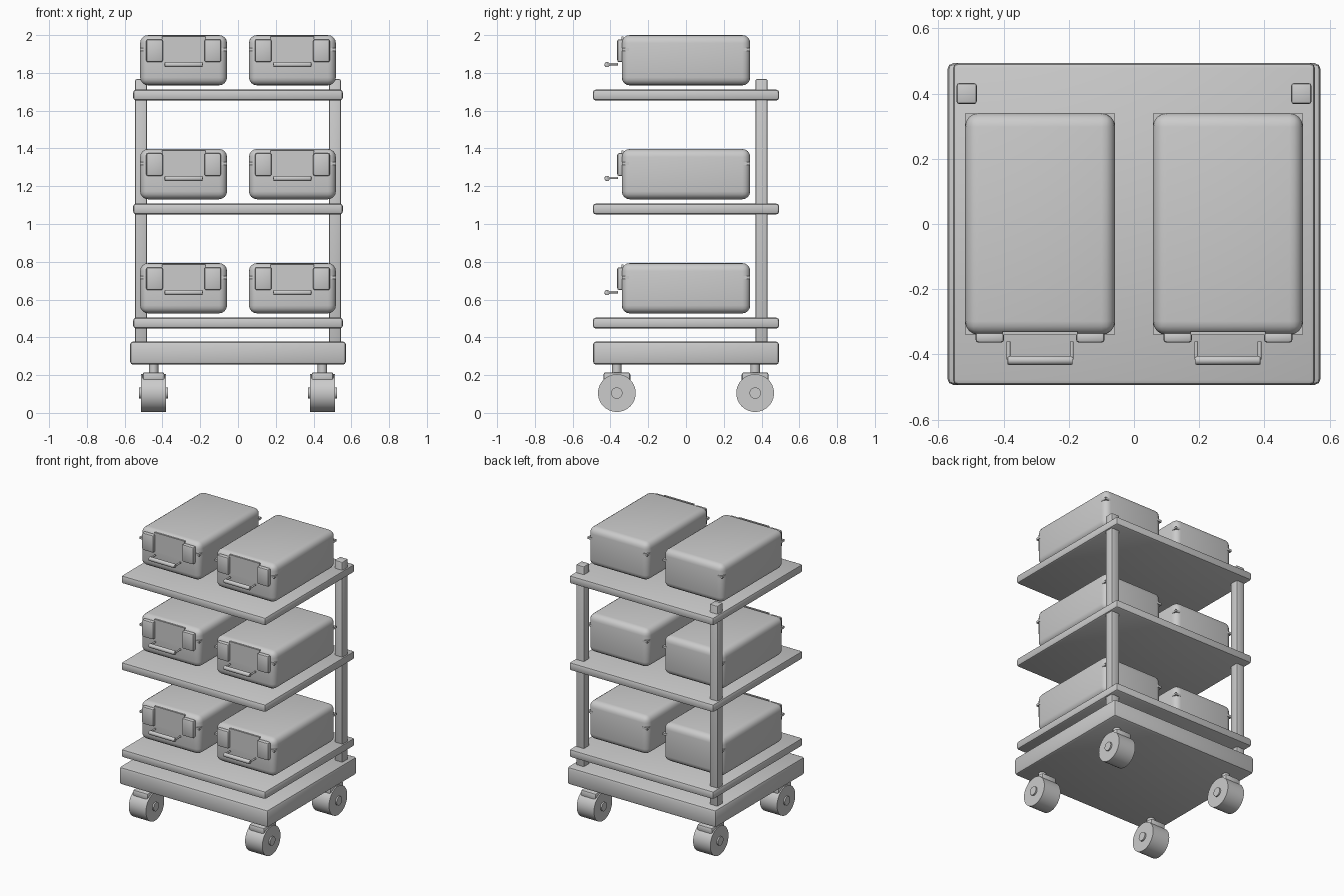
import bpy, math

if "Cube" in bpy.data.objects:
    bpy.data.objects.remove(bpy.data.objects["Cube"])

grey = bpy.data.materials.new("light_grey")
grey.diffuse_color = (0.6, 0.6, 0.6, 1)
grey.use_nodes = True
grey.node_tree.nodes["Principled BSDF"].inputs["Base Color"].default_value = grey.diffuse_color


def finish(ob, name, bevel, segments):
    ob.name = name
    ob.data.materials.append(grey)
    if bevel:
        m = ob.modifiers.new("rounding", 'BEVEL')
        m.width, m.segments, m.limit_method = bevel, segments, 'ANGLE'
        bpy.ops.object.modifier_apply(modifier=m.name)
    bpy.ops.object.shade_smooth_by_angle(angle=math.radians(35))
    return ob


def box(name, x, y, z, bevel=0.0, segments=2):
    """Rounded box from (min, max) pairs on each axis."""
    bpy.ops.mesh.primitive_cube_add(size=1, location=[sum(p) / 2 for p in (x, y, z)])
    ob = bpy.context.object
    ob.scale = [p[1] - p[0] for p in (x, y, z)]
    bpy.ops.object.transform_apply(location=False, rotation=False, scale=True)
    return finish(ob, name, bevel, segments)


def rod(name, centre, radius, length, axis, bevel=0.0, sides=32):
    rot = {'X': (0, math.pi / 2, 0), 'Y': (math.pi / 2, 0, 0), 'Z': (0, 0, 0)}[axis]
    bpy.ops.mesh.primitive_cylinder_add(vertices=sides, radius=radius, depth=length,
                                        location=centre, rotation=rot)
    return finish(bpy.context.object, name, bevel, 2)


def span(c, half):
    return (c - half, c + half)


# Base and shelves
box("base", (-0.572, 0.572), (-0.493, 0.493), (0.255, 0.378), 0.018)
SHELF_BOTTOMS = (0.447, 1.051, 1.654)
for z in SHELF_BOTTOMS:
    box("shelf", (-0.555, 0.555), (-0.493, 0.493), (z, z + 0.057), 0.015)

# Rear posts
for s in (-1, 1):
    box("rear_post", span(s * 0.513, 0.031), span(0.4, 0.032), (0.37, 1.767), 0.008)

# Casters
for sx in (-1, 1):
    for sy in (-1, 1):
        x, y = sx * 0.447, sy * 0.366
        rod("caster_stem", (x, y, 0.232), 0.025, 0.06, 'Z', sides=24)
        box("caster_fork", span(x, 0.058), span(y, 0.071), (0.165, 0.215), 0.012)
        rod("caster_wheel", (x, y, 0.105), 0.1, 0.132, 'X', sides=40)
        rod("caster_axle", (x, y, 0.105), 0.03, 0.152, 'X', sides=24)


def case(x, z):
    box("case_body", span(x, 0.23), (-0.34, 0.34), (z, z + 0.266), 0.042, 4)
    # Lid seam with square corners, and front lock plate
    box("case_seam", span(x, 0.2295), (-0.3395, 0.3395), (z + 0.182, z + 0.197))
    box("lock_plate", span(x, 0.115), (-0.341, -0.33), (z + 0.125, z + 0.258))
    for s in (-1, 1):
        box("case_latch", span(x + s * 0.154, 0.044), (-0.364, -0.33),
            (z + 0.123, z + 0.244), 0.01)
        rod("handle_arm", (x + s * 0.097, -0.388, z + 0.112), 0.006, 0.056, 'Y', sides=12)
    rod("handle_grip", (x, -0.418, z + 0.11), 0.014, 0.2, 'X', 0.004, 16)


# Two cases on every shelf
for z in SHELF_BOTTOMS:
    for s in (-1, 1):
        case(s * 0.288, z + 0.08)
